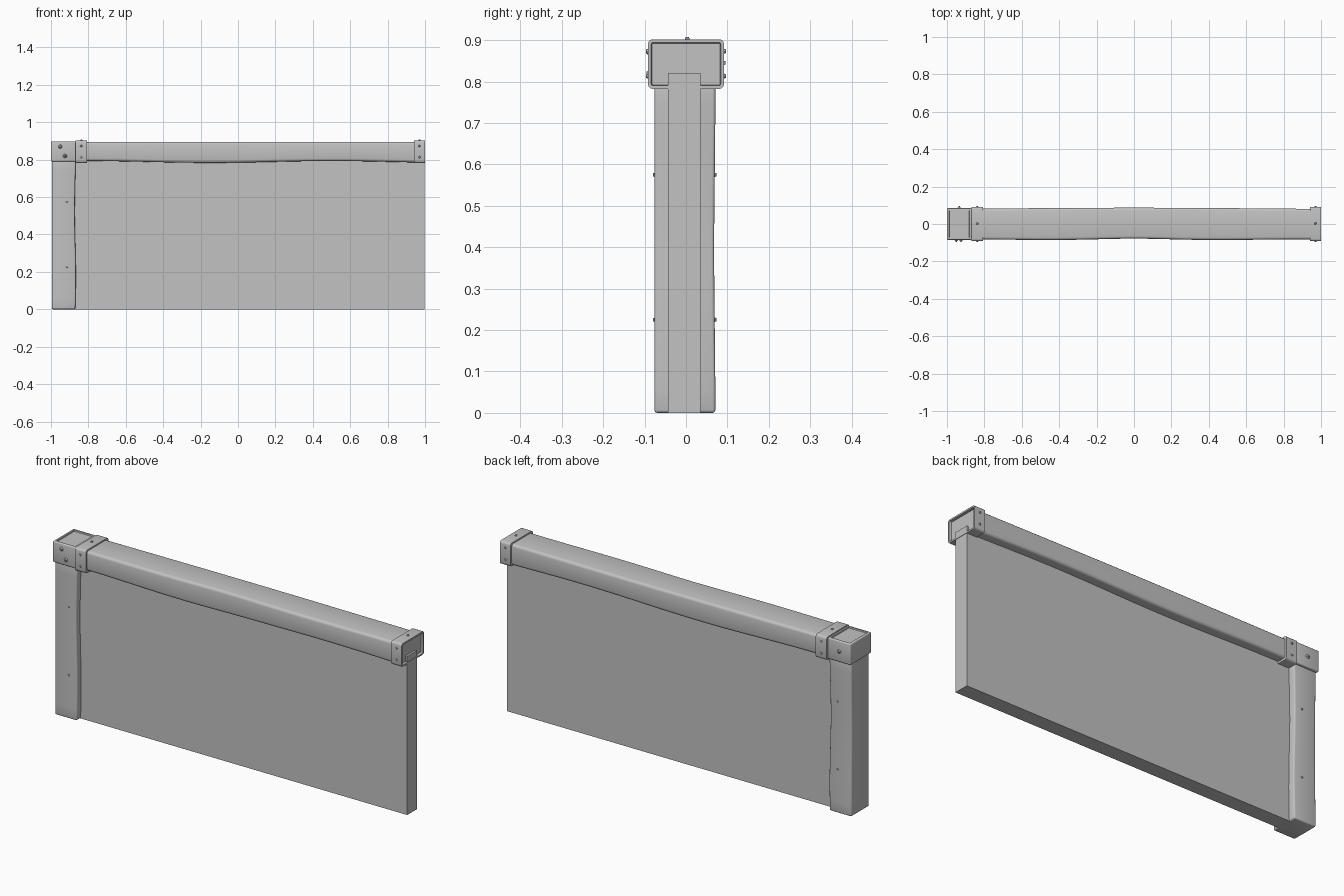
import bpy
import bmesh
from math import cos, pi, sin
from mathutils import Matrix, Vector

cube = bpy.data.objects.get("Cube")
if cube:
    bpy.data.objects.remove(cube, do_unlink=True)

grey = bpy.data.materials.new("plain grey")
grey.use_nodes = True
colour = (0.54, 0.54, 0.54, 1)
grey.diffuse_color = colour
grey.node_tree.nodes["Principled BSDF"].inputs["Base Color"].default_value = colour


def finish(name, bm):
    mesh = bpy.data.meshes.new(name)
    bmesh.ops.recalc_face_normals(bm, faces=bm.faces[:])
    bm.to_mesh(mesh)
    bm.free()
    mesh.materials.append(grey)
    obj = bpy.data.objects.new(name, mesh)
    bpy.context.collection.objects.link(obj)
    bpy.context.view_layer.objects.active = obj
    obj.select_set(True)
    bpy.ops.object.shade_smooth_by_angle(angle=0.6)
    obj.select_set(False)
    return obj


def box(name, low, high, bevel=0.0, along=None, recess=None, cuts=0, wave=None):
    """Box with optional rounded edges, a recessed end face and a wavy surface."""
    low, high = Vector(low), Vector(high)
    bm = bmesh.new()
    bmesh.ops.create_cube(bm, size=1)
    for v in bm.verts:
        v.co = (low + high) / 2 + v.co * (high - low)
    if bevel:
        edges = [e for e in bm.edges if along is None or
                 abs((e.verts[0].co - e.verts[1].co).normalized()[along]) > 0.9]
        bmesh.ops.bevel(bm, geom=edges, offset=bevel, segments=3,
                        profile=0.5, affect='EDGES')
    if recess:
        axis, rim, depth = recess
        bm.normal_update()
        face = max(bm.faces, key=lambda f: f.normal[axis] * f.calc_area()
                   if f.normal[axis] > 0.9 else 0)
        normal = face.normal.copy()
        bmesh.ops.inset_region(bm, faces=[face], thickness=rim)
        bmesh.ops.inset_region(bm, faces=[face], thickness=0.002)
        for v in face.verts:
            v.co -= normal * depth
    # Slice across the long axis, then shift the surface gently
    if wave:
        axis = max(range(3), key=lambda i: (high - low)[i])
        normal = Vector([float(i == axis) for i in range(3)])
        for i in range(1, cuts):
            bmesh.ops.bisect_plane(bm, geom=bm.verts[:] + bm.edges[:] + bm.faces[:],
                                   plane_co=low.lerp(high, i / cuts), plane_no=normal)
        for v in bm.verts:
            wave(v.co)
    return finish(name, bm)


def stud(name, spot, normal, radius, height, sides=8):
    """Low faceted rivet or bolt standing on a surface."""
    turn = Vector((0, 0, 1)).rotation_difference(Vector(normal)).to_matrix().to_4x4()
    bm = bmesh.new()
    bmesh.ops.create_cone(bm, cap_ends=True, segments=sides, radius1=radius,
                          radius2=radius * 0.5, depth=height * 2,
                          matrix=Matrix.Translation(spot) @ turn)
    return finish(name, bm)


def warp_beam(co):
    if co.y < 0:
        co.y += 0.005 * cos(2 * pi * co.x) * (1 - abs(co.x))
    else:
        co.y += 0.004 * cos(pi * co.x / 1.4)
    if co.z < 0.84:
        co.z -= 0.005 * cos(pi * (co.x + 0.15) / 0.65)


def warp_post(co):
    if co.x > -0.9:
        co.x += 0.003 * sin(co.z * 9)
    if co.y > 0:
        co.y -= 0.003 * sin(co.z * 4) ** 2


# Main structure
box("wall_panel", (-0.9, -0.043, 0), (0.998, 0.035, 0.82))
box("corner_post", (-0.995, -0.076, 0), (-0.87, 0.071, 0.8),
    bevel=0.007, cuts=14, wave=warp_post)
box("top_beam", (-0.88, -0.083, 0.788), (0.985, 0.083, 0.895),
    bevel=0.014, along=0, cuts=40, wave=warp_beam)
box("corner_block", (-1, -0.085, 0.79), (-0.868, 0.085, 0.898),
    bevel=0.005, recess=(2, 0.01, 0.006))

# Metal bands, the far one closing the beam with a recessed end
box("inner_band", (-0.868, -0.092, 0.782), (-0.806, 0.092, 0.902),
    bevel=0.012, along=0)
box("end_band", (0.94, -0.092, 0.782), (1, 0.092, 0.902),
    bevel=0.012, along=0, recess=(0, 0.008, 0.012))

for label, x in (("inner", -0.838), ("end", 0.97)):
    stud(label + "_band_top_rivet", (x, 0.003, 0.902), (0, 0, 1), 0.008, 0.006)
    for side, word in ((-1, "front"), (1, "back")):
        for z in (0.813, 0.873):
            stud(f"{label}_band_{word}_rivet", (x, side * 0.092, z),
                 (0, side, 0), 0.008, 0.005)

# Bolts on the corner block and post
for side, x, z in ((-1, -0.95, 0.87), (-1, -0.925, 0.82), (1, -0.935, 0.845)):
    stud("corner_bolt_washer", (x, side * 0.085, z), (0, side, 0), 0.015, 0.005, 6)
    stud("corner_bolt", (x, side * 0.088, z), (0, side, 0), 0.008, 0.007, 6)
for side, y in ((-1, -0.075), (1, 0.069)):
    for z in (0.225, 0.575):
        stud("post_rivet", (-0.915, y, z), (0, side, 0), 0.007, 0.005)
